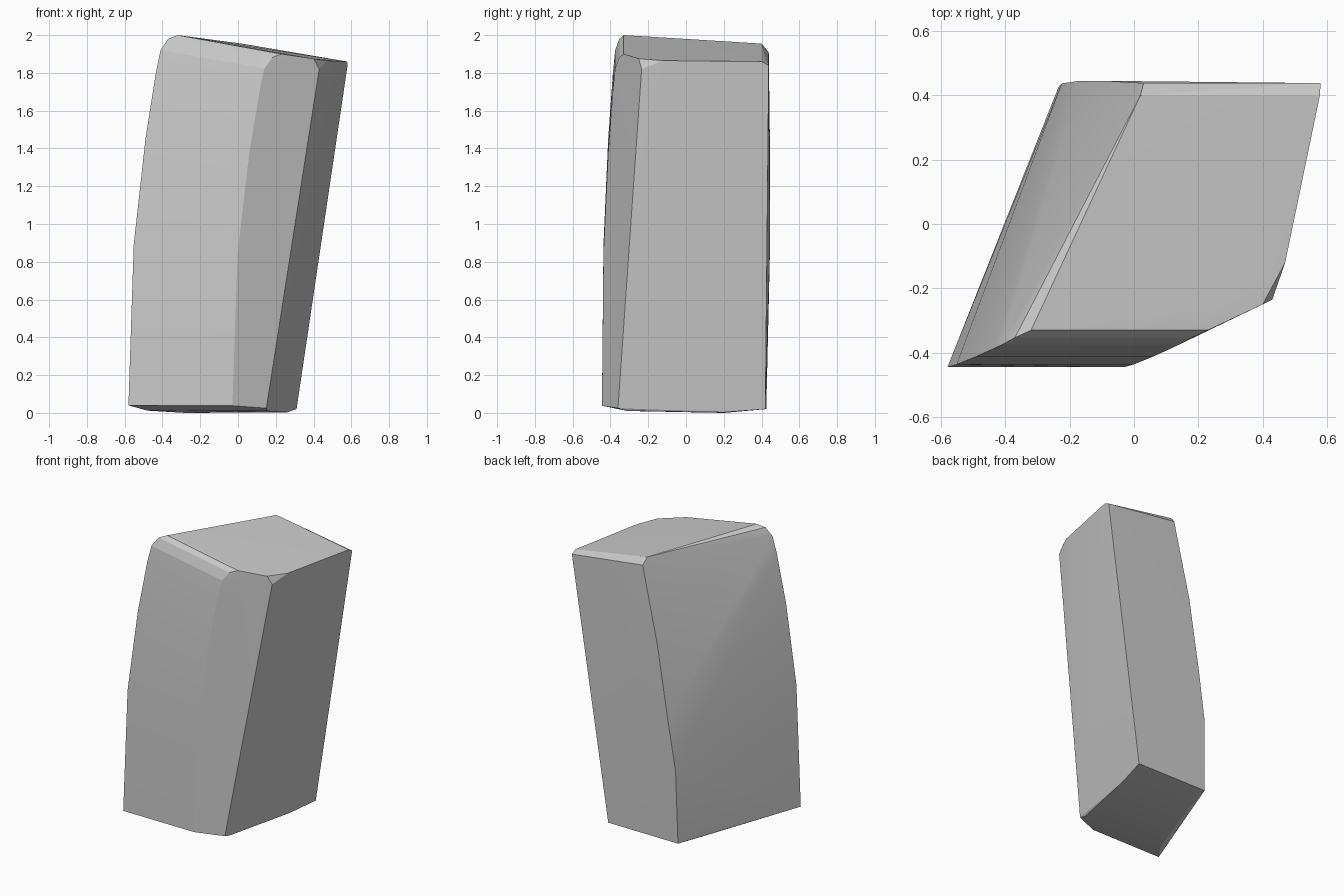
import bpy
import bmesh
from mathutils import Vector

cube = bpy.data.objects.get("Cube")
if cube:
    bpy.data.objects.remove(cube, do_unlink=True)

# Plain grey material
grey = bpy.data.materials.new("mid_grey")
grey.use_nodes = True
colour = (0.6, 0.6, 0.6, 1)
grey.diffuse_color = colour
grey.node_tree.nodes["Principled BSDF"].inputs["Base Color"].default_value = colour

# Front edge, bowed and rounded over at the top; repeated across the front
front_edge = [(-0.58, -0.445, 0.04), (-0.552, -0.437, 0.89), (-0.49, -0.412, 1.45),
              (-0.435, -0.387, 1.8), (-0.41, -0.375, 1.92), (-0.37, -0.353, 1.98),
              (-0.32, -0.33, 2.0)]
points = [Vector(p) for p in front_edge]
points += [Vector((x + 0.55, y, z * 0.95)) for x, y, z in front_edge]

# Oblique front corner
points += [Vector(p) for p in [(0.15, -0.36, 0.025), (0.43, -0.235, 1.82),
                               (0.4, -0.25, 1.875), (0.47, -0.12, 1.865)]]

# Back edges: bowed on one side, straight on the other
points += [Vector(p) for p in [(-0.235, 0.425, 0.02), (-0.225, 0.437, 0.53),
                               (-0.17, 0.445, 0.88), (-0.09, 0.445, 1.38),
                               (0.03, 0.438, 1.91), (0.02, 0.4, 1.955),
                               (0.31, 0.42, 0.02), (0.58, 0.438, 1.84),
                               (0.578, 0.4, 1.86)]]

# Slightly domed underside
points += [Vector(p) for p in [(-0.48, -0.31, 0.012), (0.15, -0.31, 0.01),
                               (-0.28, 0.2, 0.0), (0.26, 0.2, 0.003)]]

# Skin the edges into one solid block
bm = bmesh.new()
for p in points:
    bm.verts.new(p)
result = bmesh.ops.convex_hull(bm, input=bm.verts)
loose = [v for v in bm.verts if not v.link_faces]
bmesh.ops.delete(bm, geom=loose, context='VERTS')
bmesh.ops.recalc_face_normals(bm, faces=bm.faces)

mesh = bpy.data.meshes.new("leaning_block")
bm.to_mesh(mesh)
bm.free()
mesh.materials.append(grey)
block = bpy.data.objects.new("leaning_block", mesh)
bpy.context.collection.objects.link(block)

# Soft shading across the gentle facets
bpy.ops.object.select_all(action='DESELECT')
block.select_set(True)
bpy.context.view_layer.objects.active = block
bpy.ops.object.shade_smooth_by_angle(angle=0.2)
